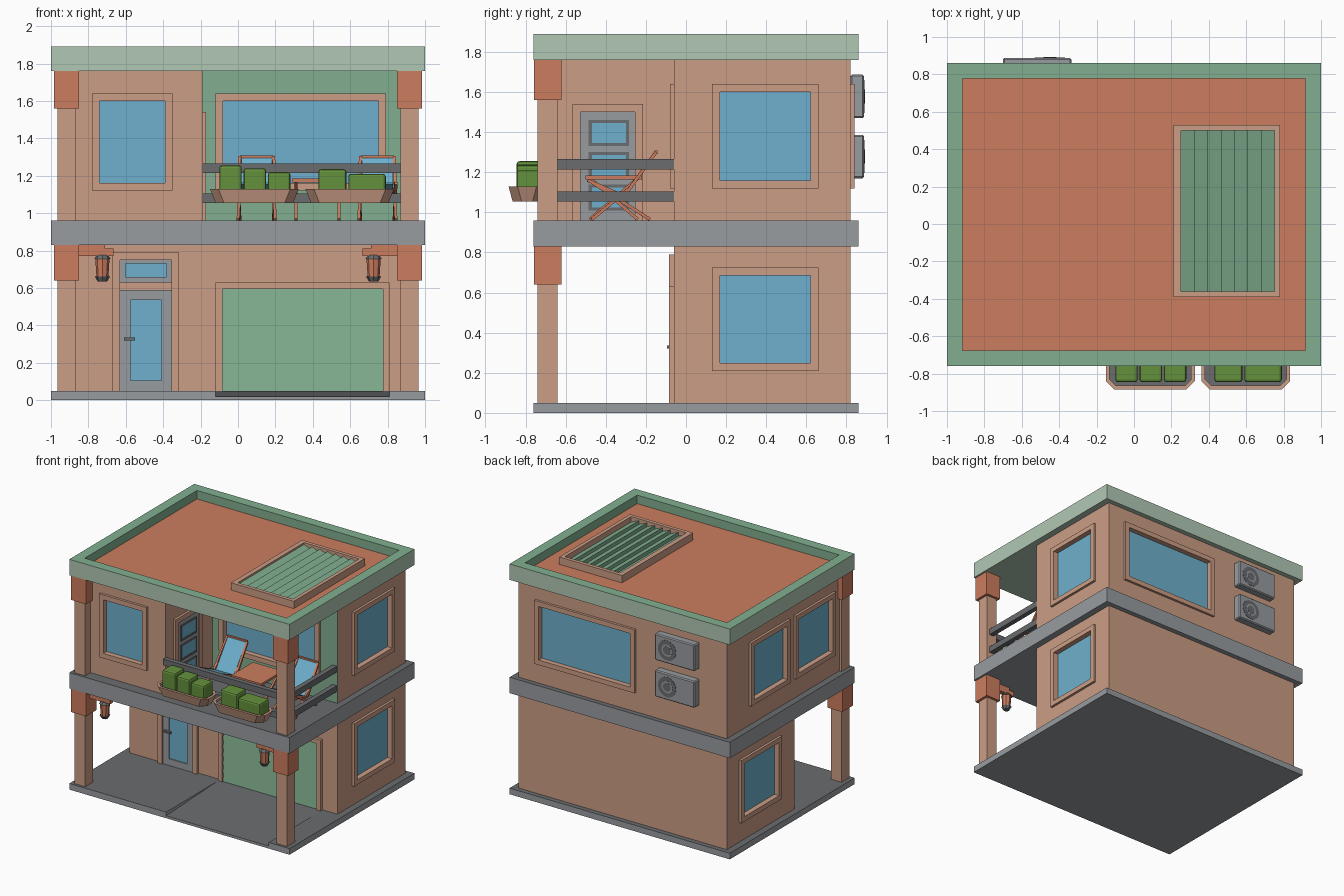
import bpy, bmesh
from mathutils import Vector

cube = bpy.data.objects.get("Cube")
if cube:
    bpy.data.objects.remove(cube, do_unlink=True)


def material(name, hexcode):
    srgb = [int(hexcode[i:i + 2], 16) / 255 for i in (0, 2, 4)]
    color = [c / 12.92 if c < 0.04 else ((c + 0.055) / 1.055) ** 2.4 for c in srgb] + [1]
    mat = bpy.data.materials.new(name)
    mat.use_nodes = True
    mat.diffuse_color = color
    mat.node_tree.nodes["Principled BSDF"].inputs["Base Color"].default_value = color
    return mat


PINK = material("pink plaster", "CB9D85")
ORANGE = material("terracotta", "CC7D5E")
GREEN = material("sage green", "82AF90")
PALE = material("pale green", "B1C8B3")
GREY = material("light grey", "989CA0")
DARK = material("dark grey", "6A6C6F")
BLUE = material("glass blue", "6EB0CD")
LEAF = material("leaf green", "64913C")


def add_object(name, bm, *mats):
    bmesh.ops.recalc_face_normals(bm, faces=bm.faces)
    mesh = bpy.data.meshes.new(name)
    bm.to_mesh(mesh)
    bm.free()
    obj = bpy.data.objects.new(name, mesh)
    bpy.context.collection.objects.link(obj)
    for mat in mats:
        mesh.materials.append(mat)
    return obj


def loft(bm, ring_a, ring_b):
    a, b = [[bm.verts.new(p) for p in ring] for ring in (ring_a, ring_b)]
    bm.faces.new(a)
    top = bm.faces.new(b)
    for i in range(len(a)):
        j = (i + 1) % len(a)
        bm.faces.new((a[i], a[j], b[j], b[i]))
    return top


def add_box(bm, p, q):
    lo, hi = [[f(c) for c in zip(p, q)] for f in (min, max)]
    rings = [[(x, y, z) for x, y in ((lo[0], lo[1]), (hi[0], lo[1]), (hi[0], hi[1]), (lo[0], hi[1]))]
             for z in (lo[2], hi[2])]
    return loft(bm, *rings)


def box(name, p, q, *mats):
    bm = bmesh.new()
    add_box(bm, p, q)
    return add_object(name, bm, *mats)


def prism(name, profile, axis, lo, hi, *mats):
    bm = bmesh.new()
    loft(bm, *[[(t, a, b) if axis == "x" else (a, t, b) for a, b in profile] for t in (lo, hi)])
    return add_object(name, bm, *mats)


def bar(name, p, q, mat, width=0.016, depth=0.016):
    p, q = Vector(p), Vector(q)
    half = (q - p).length / 2
    obj = box(name, (-width / 2, -depth / 2, -half), (width / 2, depth / 2, half), mat)
    obj.location = (p + q) / 2
    obj.rotation_euler = (q - p).to_track_quat("Z", "Y").to_euler()


def recolor(obj, rule):
    for face in obj.data.polygons:
        face.material_index = rule(face.normal, face.center)


# Helpers that work on a wall: u runs along it, v is up, n points outwards
def on_wall(wall, u, v, n):
    side, plane = wall
    return {"front": (u, plane - n, v), "back": (u, plane + n, v),
            "right": (plane + n, u, v), "left": (plane - n, u, v)}[side]


def plate(name, wall, rect, n0, n1, mat):
    u0, u1, v0, v1 = rect
    return box(name, on_wall(wall, u0, v0, n0), on_wall(wall, u1, v1, n1), mat)


def frame(name, wall, rect, border, n0, n1, mat, sill=True):
    u0, u1, v0, v1 = rect
    low = v0 + border if sill else v0
    strips = [(u0, u1, v1 - border, v1), (u0, u0 + border, low, v1 - border),
              (u1 - border, u1, low, v1 - border)]
    if sill:
        strips.append((u0, u1, v0, low))
    bm = bmesh.new()
    for a, b, c, d in strips:
        add_box(bm, on_wall(wall, a, c, n0), on_wall(wall, b, d, n1))
    return add_object(name, bm, mat)


def window(name, body, wall, u0, u1, v0, v1, border=0.04):
    hole = (u0 + border, u1 - border, v0 + border, v1 - border)
    cutter = plate("window_cutter", wall, hole, -0.03, 0.1, PINK)
    mod = body.modifiers.new("opening", "BOOLEAN")
    mod.operation, mod.object = "DIFFERENCE", cutter
    bpy.context.view_layer.update()
    graph = bpy.context.evaluated_depsgraph_get()
    mesh = bpy.data.meshes.new_from_object(body.evaluated_get(graph))
    body.modifiers.clear()
    body.data = mesh
    bpy.data.objects.remove(cutter, do_unlink=True)
    frame(name + "_frame", wall, (u0, u1, v0, v1), border, 0, 0.02, PINK)
    plate(name + "_glass", wall, hole, -0.031, -0.023, BLUE)


# Base slab with a shallow driveway ramp, and the middle floor slab
FRONT, BACK, SIDE = -0.76, 0.86, 0.945
flat = [(FRONT, 0), (BACK, 0), (BACK, 0.05), (FRONT, 0.05)]
ramp = flat[:3] + [(-0.1, 0.05), (FRONT, 0.02)]
slabs = [prism("base_left", flat, "x", -1, -0.12, GREY, DARK),
         prism("driveway", ramp, "x", -0.12, 0.81, GREY, DARK),
         prism("base_right", flat, "x", 0.81, 1, GREY, DARK),
         box("floor_slab", (-1, FRONT, 0.83), (1, BACK, 0.96), GREY, DARK)]
for slab in slabs:
    recolor(slab, lambda n, c: int(n.z > 0.5))

# House bodies
lower = box("lower_walls", (-SIDE, -0.06, 0.05), (SIDE, 0.82, 0.83), PINK)
upper = box("upper_walls", (-SIDE, -0.06, 0.96), (SIDE, 0.82, 1.76), PINK, GREEN)
room = box("front_room", (-SIDE, -0.67, 0.96), (-0.19, -0.06, 1.76), PINK)
front, back = ("front", -0.06), ("back", 0.82)
right, left = ("right", SIDE), ("left", -SIDE)
porch, balcony_side = ("front", -0.67), ("right", -0.19)

LOW, HIGH = (0.21, 0.725), (1.12, 1.64)
window("right_lower_window", lower, right, 0.13, 0.66, *LOW)
window("left_lower_window", lower, left, 0.13, 0.66, *LOW)
window("right_upper_window", upper, right, 0.13, 0.66, *HIGH)
window("left_upper_window", upper, left, 0.02, 0.53, *HIGH)
window("left_room_window", room, left, -0.57, -0.05, *HIGH)
window("front_room_window", room, porch, -0.78, -0.35, *HIGH)
window("balcony_window", upper, front, -0.12, 0.79, *HIGH)
window("back_window", upper, back, -0.12, 0.79, *HIGH)
recolor(upper, lambda n, c: int(n.y < -0.5 and c.y < -0.05))

# Flat roof with sunken deck
bm = bmesh.new()
top = add_box(bm, (-1, FRONT, 1.76), (1, BACK, 1.89))
bm.normal_update()
bmesh.ops.inset_region(bm, faces=[top], thickness=0.117)
deck = bmesh.ops.extrude_discrete_faces(bm, faces=[top])["faces"][0]
bmesh.ops.translate(bm, verts=deck.verts, vec=(0, 0, -0.07))
roof = add_object("roof", bm, PALE, GREEN, ORANGE)


def roof_color(n, c):
    if n.z > 0.5:
        return 2 if c.z < 1.85 else 1
    inside = abs(c.x) < 0.95 and -0.7 < c.y < 0.8 and c.z > 1.8
    return int(inside)


recolor(roof, roof_color)

# Skylight with sloping slats
bm = bmesh.new()
for p, q in (((0.21, -0.39), (0.25, 0.53)), ((0.75, -0.39), (0.78, 0.53)),
             ((0.25, -0.39), (0.75, -0.36)), ((0.25, 0.5), (0.75, 0.53))):
    add_box(bm, (*p, 1.81), (*q, 1.88))
add_object("skylight_frame", bm, PINK)
step = 0.5 / 7
for i in range(7):
    x = 0.25 + i * step
    prism("skylight_slat", [(x, 1.81), (x + step, 1.81), (x + step, 1.835), (x, 1.865)],
          "y", -0.36, 0.5, GREEN)

# Pillars, corbels and hanging lanterns on both sides
for s in (-1, 1):
    for bottom, head, ceiling in ((0.05, 0.64, 0.83), (0.96, 1.56, 1.76)):
        box("pillar", (s * 0.87, -0.74, bottom), (s * 0.965, -0.64, head), PINK)
        box("corbel", (s * 0.85, -0.758, head), (s * 0.985, -0.62, ceiling), ORANGE)
    box("lantern_arm", (s * 0.665, -0.71, 0.77), (s * 0.85, -0.67, 0.81), ORANGE)
    box("lantern_brace", (s * 0.71, -0.71, 0.81), (s * 0.85, -0.67, 0.83), ORANGE)
    for name, r1, r2, z, height, mat in (("lantern_cap", 0.044, 0.03, 0.755, 0.02, DARK),
                                         ("lantern_body", 0.032, 0.038, 0.66, 0.095, ORANGE),
                                         ("lantern_base", 0.025, 0.04, 0.635, 0.025, DARK)):
        bm = bmesh.new()
        bmesh.ops.create_cone(bm, cap_ends=True, segments=8, radius1=r1, radius2=r2, depth=height)
        add_object(name, bm, mat).location = (s * 0.725, -0.69, z + height / 2)

# Entrance door with transom
frame("entrance_surround", front, (-0.67, -0.315, 0.05, 0.79), 0.04, 0, 0.025, PINK, sill=False)
frame("door_leaf", front, (-0.63, -0.355, 0.05, 0.59), 0.055, 0, 0.015, GREY)
plate("door_glass", front, (-0.575, -0.41, 0.105, 0.535), 0, 0.006, BLUE)
frame("transom_frame", front, (-0.63, -0.355, 0.63, 0.76), 0.028, 0, 0.015, GREY)
plate("transom_glass", front, (-0.602, -0.383, 0.658, 0.732), 0, 0.006, BLUE)
plate("door_handle", front, (-0.61, -0.55, 0.32, 0.335), 0.015, 0.035, DARK)

# Garage door
frame("garage_surround", front, (-0.12, 0.81, 0.05, 0.63), 0.036, 0, 0.025, PINK, sill=False)
rise = 0.544 / 8
for i in range(8):
    z = 0.05 + i * rise
    prism("garage_panel", [(-0.05, z), (-0.075, z), (-0.067, z + rise), (-0.05, z + rise)],
          "x", -0.084, 0.774, GREEN)

# Balcony door
frame("balcony_door_surround", balcony_side, (-0.565, -0.215, 0.96, 1.54), 0.04, 0, 0.02, PINK, sill=False)
plate("balcony_door", balcony_side, (-0.525, -0.255, 0.96, 1.5), 0, 0.009, GREY)
for z in (1.01, 1.17, 1.33):
    frame("door_pane_frame", balcony_side, (-0.485, -0.285, z, z + 0.13), 0.015, 0.009, 0.016, DARK)
    plate("door_pane", balcony_side, (-0.47, -0.3, z + 0.015, z + 0.115), 0.009, 0.012, BLUE)

# Balcony rails
for z in (1.055, 1.215):
    box("front_rail", (-0.19, -0.7, z), (0.87, -0.66, z + 0.05), DARK)
    box("side_rail", (0.9, -0.64, z), (0.94, -0.06, z + 0.05), DARK)

# Planters with clipped hedges
def octagon(x0, x1, y0, y1, z, cut=0.045):
    return [(x0 + cut, y0, z), (x1 - cut, y0, z), (x1, y0 + cut, z), (x1, y1 - cut, z),
            (x1 - cut, y1, z), (x0 + cut, y1, z), (x0, y1 - cut, z), (x0, y0 + cut, z)]


for x, hedges in ((-0.15, ((0.05, 0.12, 1.255), (0.18, 0.12, 1.24), (0.31, 0.12, 1.22))),
                  (0.36, ((0.07, 0.15, 1.235), (0.23, 0.2, 1.21)))):
    bm = bmesh.new()
    top = loft(bm, octagon(x + 0.03, x + 0.445, -0.865, -0.72, 1.055),
               octagon(x, x + 0.475, -0.885, -0.7, 1.13))
    bm.normal_update()
    bmesh.ops.inset_region(bm, faces=[top], thickness=0.022)
    soil = bmesh.ops.extrude_discrete_faces(bm, faces=[top])["faces"][0]
    bmesh.ops.translate(bm, verts=soil.verts, vec=(0, 0, -0.02))
    soil.material_index = 1
    add_object("planter", bm, PINK, DARK)
    for offset, width, height in hedges:
        hedge = box("hedge", (x + offset, -0.845, 1.1), (x + offset + width, -0.72, height), LEAF)
        bevel = hedge.modifiers.new("rounding", "BEVEL")
        bevel.width, bevel.segments = 0.014, 2

# Deck chairs
for x in (0.1, 0.745):
    foot, hinge, head = (-0.49, 1.16), (-0.31, 1.08), (-0.15, 1.3)
    for s in (-0.09, 0.09):
        for p, q in ((foot, hinge), (hinge, head), ((-0.47, 1.15), (-0.18, 0.965)),
                     ((-0.47, 0.965), (-0.27, 1.13))):
            bar("chair_bar", (x + s * 1.1, *p), (x + s, *q), ORANGE)
    for p, q in ((foot, hinge), (hinge, head)):
        bar("chair_fabric", (x, *p), (x, *q), BLUE, 0.165, 0.008)
    bar("chair_top_rail", (x - 0.09, *head), (x + 0.09, *head), ORANGE)

# Balcony table with crossed legs
box("table_top", (0.29, -0.5, 1.165), (0.56, -0.22, 1.185), ORANGE)
for x in (0.31, 0.54):
    bar("table_leg", (x, -0.48, 0.965), (x, -0.24, 1.17), ORANGE)
    bar("table_leg", (x, -0.24, 0.965), (x, -0.48, 1.17), ORANGE)

# Air conditioners on the back wall
for z in (1.17, 1.47):
    unit = box("air_conditioner", (-0.7, 0.82, z), (-0.335, 0.888, z + 0.217), GREY)
    unit.modifiers.new("chamfer", "BEVEL").width = 0.008
    for name, radius, depth, mat in (("fan_grille", 0.082, 0.004, DARK), ("fan_ring", 0.05, 0.006, GREY),
                                     ("fan_hub", 0.035, 0.008, DARK)):
        bm = bmesh.new()
        bmesh.ops.create_cone(bm, cap_ends=True, segments=20, radius1=radius, radius2=radius, depth=depth)
        fan = add_object(name, bm, mat)
        fan.location, fan.rotation_euler.x = (-0.45, 0.888, z + 0.108), 1.5708
